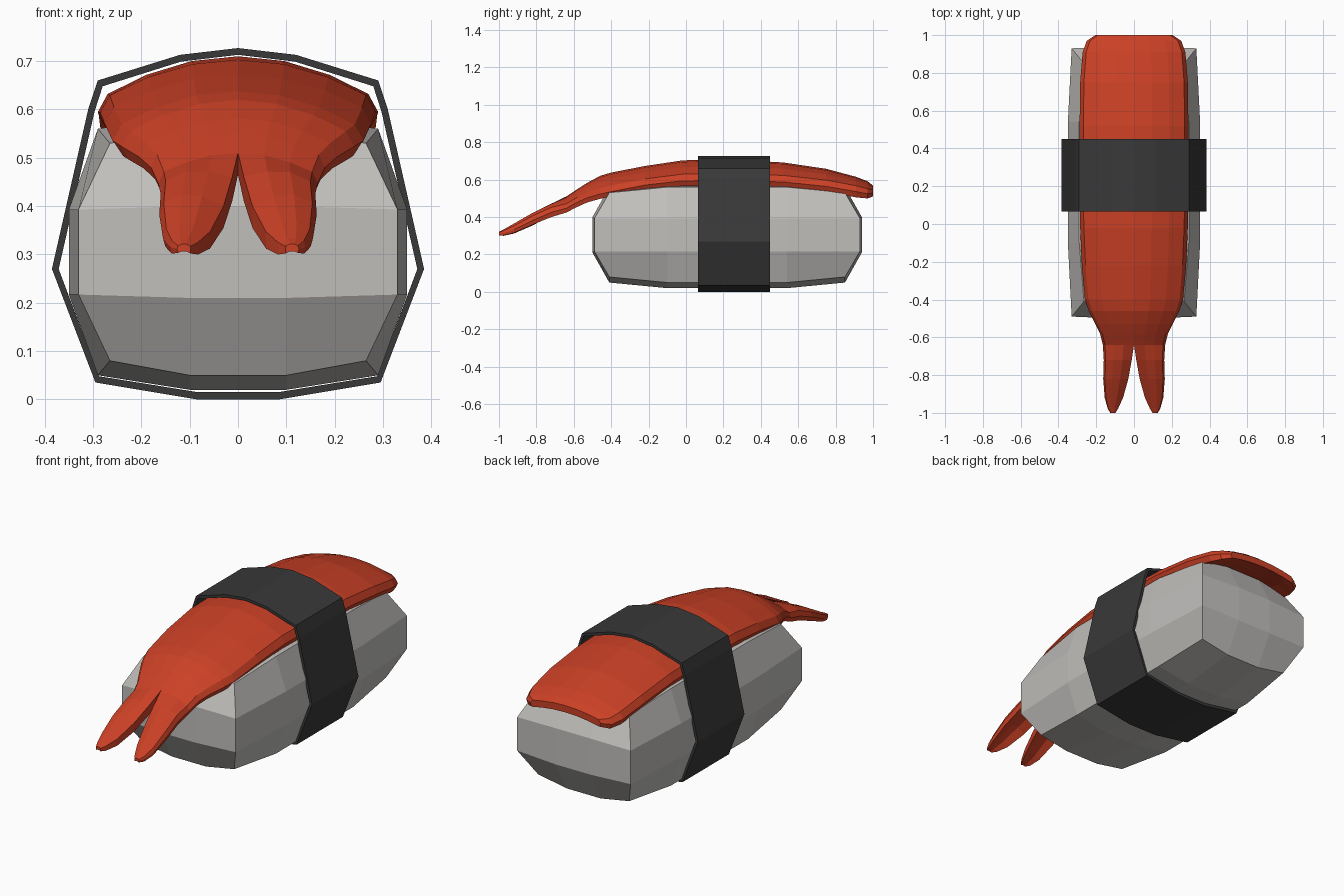
import bpy, bmesh

if "Cube" in bpy.data.objects:
    bpy.data.objects.remove(bpy.data.objects["Cube"])

def material(name, rgb):
    m = bpy.data.materials.new(name)
    m.diffuse_color = (*rgb, 1)
    m.use_nodes = True
    m.node_tree.nodes["Principled BSDF"].inputs["Base Color"].default_value = m.diffuse_color
    return m

def make_object(name, bm, mat):
    bmesh.ops.recalc_face_normals(bm, faces=bm.faces)
    me = bpy.data.meshes.new(name)
    bm.to_mesh(me)
    bm.free()
    me.materials.append(mat)
    ob = bpy.data.objects.new(name, me)
    bpy.context.collection.objects.link(ob)
    return ob

rice_white = material("rice_white", (0.53, 0.52, 0.50))
shrimp_red = material("shrimp_red", (0.60, 0.052, 0.019))
seaweed_black = material("seaweed_black", (0.04, 0.04, 0.04))

# Rice block: shell of a 4 x 4 x 4 grid, bulging on every side
def rice_point(i, j, k):
    end, side, cap = j in (0, 3), i in (0, 3), k in (0, 3)
    sx, sy, sz = (1 if n > 1 else -1 for n in (i, j, k))
    hx = (0.265 if end else 0.29) if cap else (0.33 if end else 0.35)
    x = sx * (hx if side else 0.1)
    hy = (0.63 if cap else 0.71 if side else 0.72) if end else 0.32
    if cap:
        hz = 0.285 - (0.03 if side else 0) - (0.03 if end else 0)
    else:
        hz = 0.088 if side else 0.095
    return x, 0.22 + sy * hy, 0.305 + sz * hz

bm = bmesh.new()
grid = {}
R = range(4)
for i in R:
    for j in R:
        for k in R:
            if {i, j, k} & {0, 3}:
                grid[i, j, k] = bm.verts.new(rice_point(i, j, k))
for a in range(3):
    for b in range(3):
        quad = [(a, b), (a + 1, b), (a + 1, b + 1), (a, b + 1)]
        for c in (0, 3):
            bm.faces.new([grid[c, p, q] for p, q in quad])
            bm.faces.new([grid[p, c, q] for p, q in quad])
            bm.faces.new([grid[p, q, c] for p, q in quad])
make_object("rice_block", bm, rice_white)

# Seaweed band: closed strip with thickness
outer = [(0.085, 0.0), (0.295, 0.035), (0.385, 0.27), (0.31, 0.60),
         (0.29, 0.66), (0.12, 0.713), (0, 0.727)]
inner = [(0.083, 0.015), (0.288, 0.048), (0.371, 0.27), (0.297, 0.595),
         (0.28, 0.648), (0.118, 0.699), (0, 0.713)]

def full_loop(half):
    return half + [(-x, z) for x, z in reversed(half[:-1])]

bm = bmesh.new()
loops = [[bm.verts.new((x, y, z)) for x, z in full_loop(pts)]
         for pts, y in ((outer, 0.065), (outer, 0.45), (inner, 0.45), (inner, 0.065))]
n = len(loops[0])
for r in range(4):
    a, b = loops[r], loops[(r + 1) % 4]
    for i in range(n):
        j = (i + 1) % n
        bm.faces.new((a[i], a[j], b[j], b[i]))
make_object("seaweed_band", bm, seaweed_black)

# Shrimp half: y, inner x, outer x, top z, edge drop, thickness, tail rounding
sections = [
    (1.00, 0, 0.205, 0.568, 0.025, 0.035, 0),
    (0.97, 0, 0.25, 0.592, 0.047, 0.05, 0),
    (0.91, 0, 0.272, 0.615, 0.055, 0.06, 0),
    (0.75, 0, 0.285, 0.658, 0.07, 0.06, 0),
    (0.52, 0, 0.288, 0.692, 0.08, 0.06, 0),
    (0.20, 0, 0.29, 0.71, 0.09, 0.063, 0),
    (-0.02, 0, 0.285, 0.703, 0.085, 0.06, 0),
    (-0.22, 0, 0.276, 0.673, 0.08, 0.055, 0),
    (-0.40, 0, 0.26, 0.638, 0.08, 0.055, 0),
    (-0.46, 0, 0.24, 0.62, 0.075, 0.055, 0),
    (-0.53, 0, 0.205, 0.582, 0.06, 0.05, 0),
    (-0.58, 0, 0.18, 0.55, 0.05, 0.05, 0),
    (-0.64, 0, 0.165, 0.51, 0.045, 0.045, 0),
    (-0.72, 0.012, 0.16, 0.475, 0.03, 0.05, 0.7),
    (-0.82, 0.03, 0.163, 0.425, 0.025, 0.045, 1),
    (-0.92, 0.058, 0.155, 0.367, 0.02, 0.035, 1),
    (-0.975, 0.083, 0.14, 0.335, 0.01, 0.025, 1),
    (-1.00, 0.098, 0.126, 0.322, 0.005, 0.015, 1),
]
ring_u = [(0, 0), (0.33, 0), (0.65, 0), (0.93, 0), (1, 0.4),
          (0.95, 1), (0.65, 1), (0.33, 1), (0, 1)]

bm = bmesh.new()
rings = []
for y, xi, xo, top, drop, thick, t in sections:
    ring = []
    for u, depth in ring_u:
        e = (1 - t) * u + t * abs(2 * u - 1)
        ring.append(bm.verts.new((xi + (xo - xi) * u, y,
                                  top - drop * e * e - thick * depth)))
    rings.append(ring)
n = len(ring_u)
for s in range(len(rings) - 1):
    a, b = rings[s], rings[s + 1]
    # the centre wall is only needed where the tail splits
    for i in range(n if sections[s + 1][1] > 0 else n - 1):
        j = (i + 1) % n
        bm.faces.new((a[i], a[j], b[j], b[i]))
bm.faces.new(rings[0])
bm.faces.new(rings[-1])
shrimp = make_object("shrimp", bm, shrimp_red)
mirror = shrimp.modifiers.new("mirror", 'MIRROR')
mirror.use_axis[0] = True
mirror.merge_threshold = 0.0005
